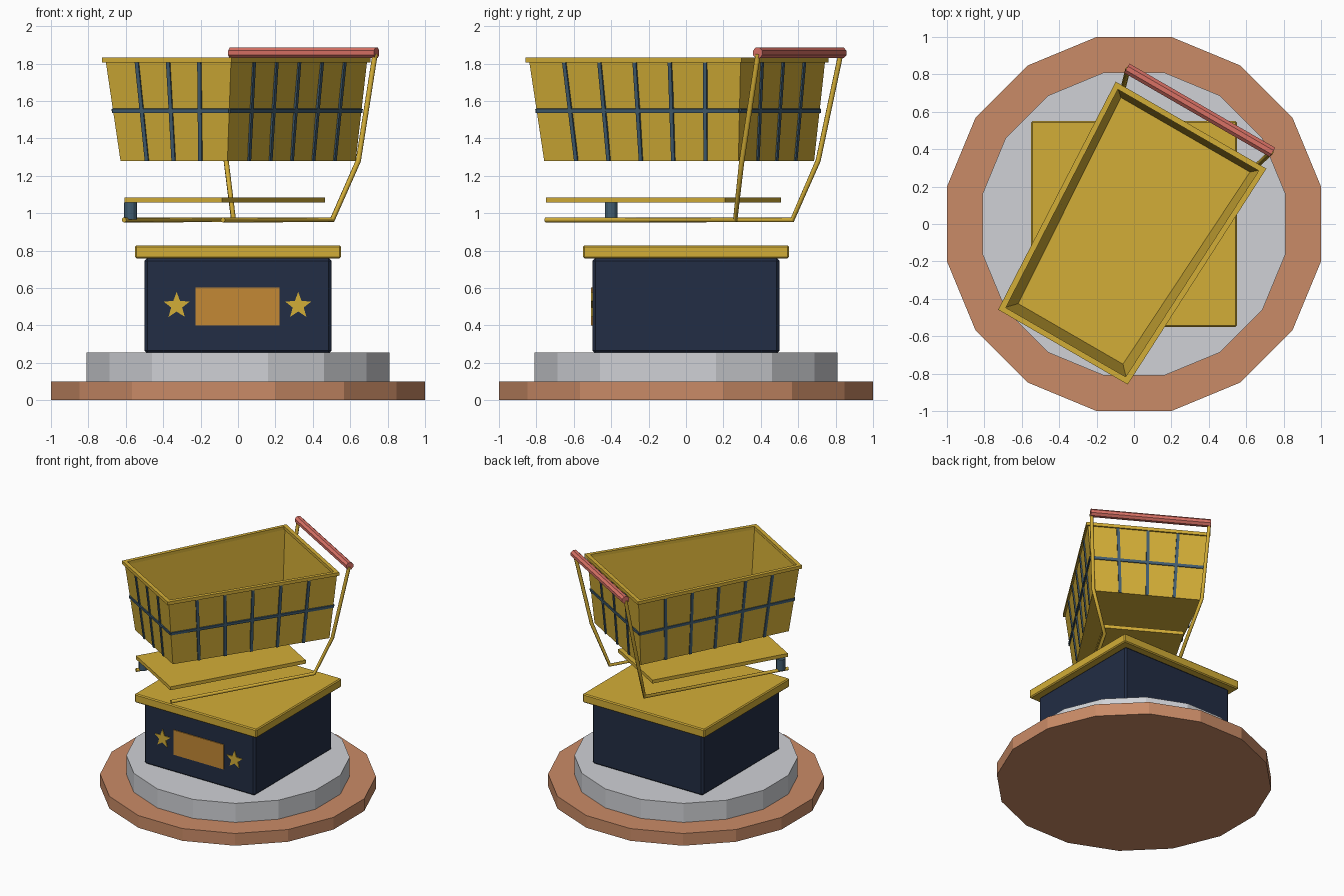
import bpy, bmesh, math
from mathutils import Vector, Matrix

cube = bpy.data.objects.get("Cube")
if cube:
    bpy.data.objects.remove(cube, do_unlink=True)


def material(name, r, g, b):
    m = bpy.data.materials.new(name)
    m.use_nodes = True
    m.diffuse_color = (r, g, b, 1)
    m.node_tree.nodes["Principled BSDF"].inputs["Base Color"].default_value = (r, g, b, 1)
    return m


gold = material("gold", .65, .42, .038)
copper = material("copper", .59, .26, .135)
silver = material("silver", .63, .64, .67)
navy = material("navy", .016, .026, .058)
steel_blue = material("steel blue", .054, .11, .165)
bronze = material("bronze", .55, .25, .036)
red = material("soft red", .69, .165, .13)

# The cart is modelled straight, then turned on the pedestal
TURN = Matrix.Rotation(math.radians(-30), 4, "Z")
STILL = Matrix.Identity(4)


def finish(name, bm, mat, matrix=STILL, recalc=True):
    if recalc:
        bmesh.ops.recalc_face_normals(bm, faces=bm.faces[:])
    mesh = bpy.data.meshes.new(name)
    bm.to_mesh(mesh)
    bm.free()
    mesh.materials.append(mat)
    ob = bpy.data.objects.new(name, mesh)
    bpy.context.collection.objects.link(ob)
    ob.matrix_world = matrix
    return ob


def box(name, lo, hi, mat, matrix=STILL, bevel=0):
    lo, hi = Vector(lo), Vector(hi)
    bm = bmesh.new()
    bmesh.ops.create_cube(bm, size=1)
    for v in bm.verts:
        v.co = (lo + hi) / 2 + v.co * (hi - lo)
    ob = finish(name, bm, mat, matrix)
    if bevel:
        ob.modifiers.new("chamfer", "BEVEL").width = bevel
    return ob


def cylinder(name, radius, depth, sides, pose, mat, matrix=STILL):
    bm = bmesh.new()
    bmesh.ops.create_cone(bm, cap_ends=True, segments=sides, radius1=radius,
                          radius2=radius, depth=depth, matrix=pose)
    return finish(name, bm, mat, matrix)


def disc(name, radius, z0, z1, mat):
    pose = Matrix.Translation((0, 0, (z0 + z1) / 2)) @ Matrix.Rotation(math.pi / 16, 4, "Z")
    return cylinder(name, radius, z1 - z0, 16, pose, mat)


def tube(name, points, radius, mat):
    curve = bpy.data.curves.new(name, "CURVE")
    curve.dimensions = "3D"
    curve.bevel_depth = radius
    curve.bevel_resolution = 2
    curve.use_fill_caps = True
    spline = curve.splines.new("POLY")
    spline.points.add(len(points) - 1)
    for p, co in zip(spline.points, points):
        p.co = (*co, 1)
    curve.materials.append(mat)
    ob = bpy.data.objects.new(name, curve)
    bpy.context.collection.objects.link(ob)
    ob.matrix_world = TURN


# Pedestal
disc("copper_base", 1.02, 0, .1, copper)
disc("silver_step", .826, .1, .255, silver)
box("pedestal_block", (-.5, -.5, .25), (.5, .5, .76), navy, bevel=.015)
box("pedestal_cap", (-.55, -.55, .757), (.55, .55, .828), gold, bevel=.008)
box("name_plate", (-.228, -.507, .4), (.222, -.498, .602), bronze)

# Star plates
for label, cx in (("right", -.328), ("left", .322)):
    bm = bmesh.new()
    ring = []
    for i in range(10):
        r = .074 if i % 2 == 0 else .031
        a = math.pi / 2 + i * math.pi / 5
        ring.append(bm.verts.new((cx + r * math.cos(a), -.498, .505 + r * math.sin(a))))
    face = bm.faces.new(ring)
    out = bmesh.ops.extrude_face_region(bm, geom=[face])
    moved = [g for g in out["geom"] if isinstance(g, bmesh.types.BMVert)]
    bmesh.ops.translate(bm, verts=moved, vec=(0, -.009, 0))
    finish("star_" + label, bm, gold)


# Basket: tapered open tray
def corners(front_w, front_y, back_w, back_y, z):
    return [Vector(c) for c in ((-front_w, front_y, z), (front_w, front_y, z),
                                (back_w, back_y, z), (-back_w, back_y, z))]


bottom = corners(.33, -.685, .405, .557, 1.28)
top = corners(.387, -.745, .452, .598, 1.815)
bm = bmesh.new()
b = [bm.verts.new(c) for c in bottom]
t = [bm.verts.new(c) for c in top]
bm.faces.new(b[::-1])
for i in range(4):
    j = (i + 1) % 4
    bm.faces.new((b[i], b[j], t[j], t[i]))
basket = finish("basket", bm, gold, TURN, recalc=False)
shell = basket.modifiers.new("wall", "SOLIDIFY")
shell.thickness = .012
shell.offset = -1

# Rim around the basket top
bm = bmesh.new()
loops = []
for inset, z in ((0, 1.805), (0, 1.831), (.03, 1.831), (.03, 1.805)):
    ring = corners(.4 - inset, -.76 + inset, .465 - inset, .61 - inset, z)
    loops.append([bm.verts.new(c) for c in ring])
for k in range(4):
    for i in range(4):
        p, q, j = loops[k], loops[(k + 1) % 4], (i + 1) % 4
        bm.faces.new((p[i], p[j], q[j], q[i]))
finish("basket_rim", bm, gold, TURN)


# Grid strips on the outside of the walls
def strip(bm, p, q, normal, width=.022, depth=.008):
    side = (q - p).cross(normal).normalized() * width / 2
    verts = [bm.verts.new(e + s * side + d * normal)
             for e in (p, q) for s in (-1, 1) for d in (-.004, depth)]
    bmesh.ops.convex_hull(bm, input=verts)


bm = bmesh.new()
for i, count in enumerate((4, 6, 4, 6)):
    j = (i + 1) % 4
    normal = (bottom[j] - bottom[i]).cross(top[i] - bottom[i]).normalized()
    strip(bm, bottom[i].lerp(top[i], .5), bottom[j].lerp(top[j], .5), normal)
    for k in range(1, count):
        f = k / count
        strip(bm, bottom[i].lerp(bottom[j], f), top[i].lerp(top[j], f), normal)
finish("basket_grid", bm, steel_blue, TURN)

# Frame, lower tray, handle and caster post
for label, s in (("right", -1), ("left", 1)):
    tube("frame_" + label, [(s * .442, .7, 1.85), (s * .408, .58, 1.28),
                            (s * .305, .48, .964), (s * .305, -.69, .964)], .014, gold)
box("lower_tray", (-.3, -.692, 1.056), (.3, .413, 1.084), gold, TURN)
cylinder("caster_post", .034, .092, 12, Matrix.Translation((-.298, -.634, 1.011)),
         steel_blue, TURN)
lie = Matrix.Translation((0, .702, 1.857)) @ Matrix.Rotation(math.pi / 2, 4, "Y")
lie = lie @ Matrix.Rotation(math.pi / 8, 4, "Z")
cylinder("handle", .031, .9, 8, lie, red, TURN)
